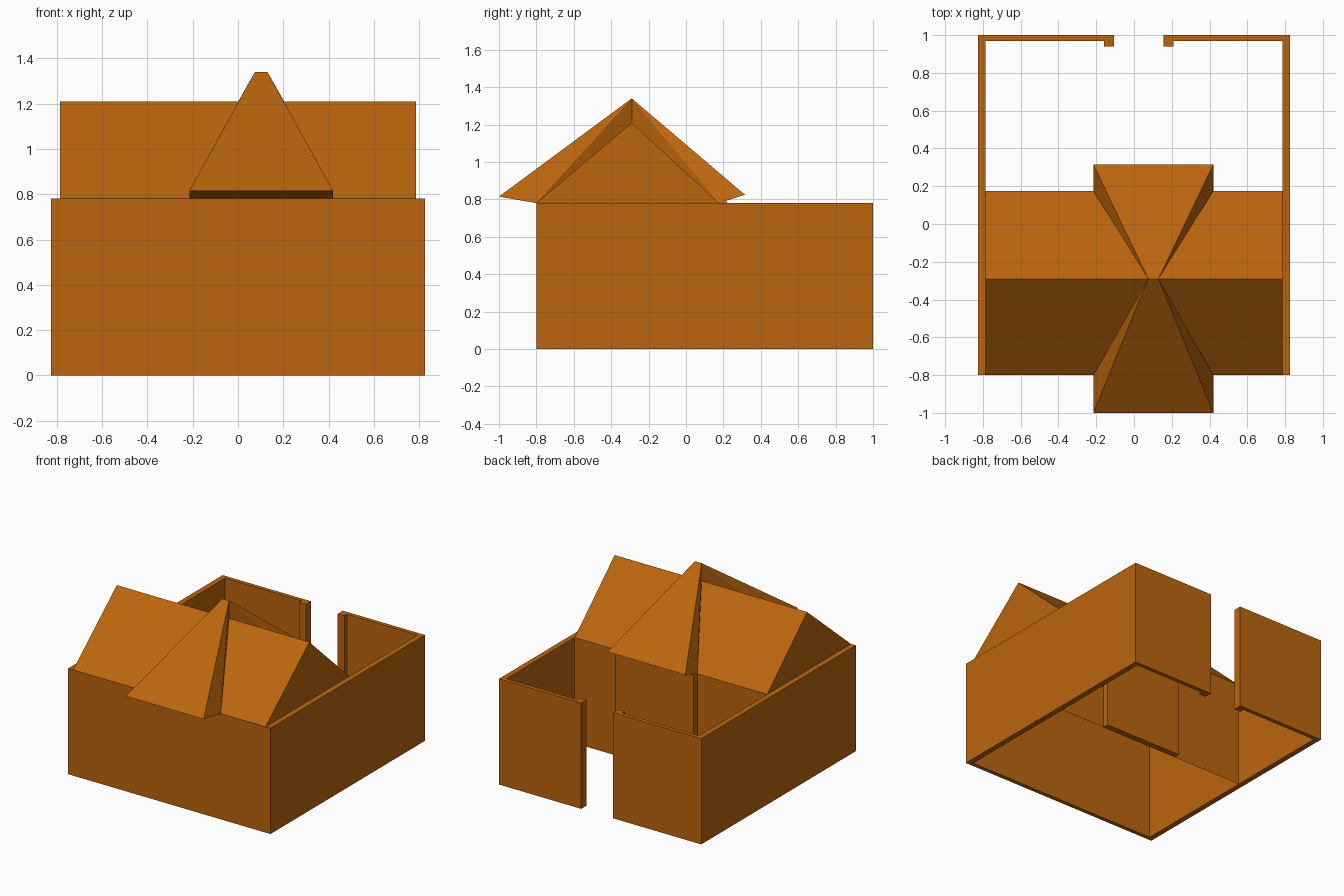
import bpy, bmesh

if "Cube" in bpy.data.objects:
    bpy.data.objects.remove(bpy.data.objects["Cube"])

mat = bpy.data.materials.new("brown")
mat.diffuse_color = (0.50, 0.13, 0.004, 1)
mat.use_nodes = True
mat.node_tree.nodes["Principled BSDF"].inputs["Base Color"].default_value = mat.diffuse_color


def make(name, verts, faces):
    bm = bmesh.new()
    vs = [bm.verts.new(v) for v in verts]
    for f in faces:
        bm.faces.new([vs[i] for i in f])
    bmesh.ops.recalc_face_normals(bm, faces=bm.faces[:])
    me = bpy.data.meshes.new(name)
    bm.to_mesh(me)
    bm.free()
    me.materials.append(mat)
    ob = bpy.data.objects.new(name, me)
    bpy.context.collection.objects.link(ob)
    return ob


def prism(name, profile, height):
    """Plan outline extruded upwards from the ground."""
    n = len(profile)
    verts = [(x, y, z) for z in (0, height) for x, y in profile]
    sides = [(i, (i + 1) % n, (i + 1) % n + n, i + n) for i in range(n)]
    return make(name, verts, sides + [tuple(range(n)), tuple(range(n, 2 * n))])


W, IN = 0.825, 0.785            # outer and inner half widths
FRONT, BACK, RIDGE = -0.80, 0.175, -0.29
EAVE, TOP = 0.78, 1.21

# Perimeter wall with a gateway and its two jambs at the back
prism("perimeter_wall", [
    (-0.105, 1), (-W, 1), (-W, FRONT), (W, FRONT), (W, 1), (0.155, 1),
    (0.155, 0.94), (0.21, 0.94), (0.21, 0.97), (IN, 0.97),
    (IN, FRONT + 0.03), (-IN, FRONT + 0.03), (-IN, 0.97),
    (-0.16, 0.97), (-0.16, 0.94), (-0.105, 0.94)], EAVE)

# Main gable roof with its end triangles and the rear house wall
section = [(FRONT, EAVE), (RIDGE, TOP), (BACK, EAVE), (BACK, 0)]
make("house_roof_and_rear_wall",
     [(x, y, z) for x in (-IN, IN) for y, z in section],
     [(0, 1, 5, 4), (1, 2, 6, 5), (2, 3, 7, 6), (0, 1, 2), (4, 5, 6)])

# Cross roof: two flared slopes meeting at a short raised ridge
L, R, PEAK = -0.215, 0.42, 1.34
ends = [(L, 0.075), (R, 0.13)]
verts = []
for x, xr in ends:
    verts += [(x, -1, 0.815), (x, FRONT, EAVE), (xr, RIDGE, TOP),
              (xr, RIDGE, PEAK), (x, BACK, EAVE), (x, 0.315, 0.825)]
faces = [(0, 6, 9, 3), (3, 9, 11, 5), (0, 1, 7, 6), (4, 5, 11, 10)]
for k in (0, 6):
    faces += [(k, k + 1, k + 3), (k + 1, k + 2, k + 3),
              (k + 2, k + 4, k + 3), (k + 4, k + 5, k + 3)]
make("cross_roof", verts, faces)

# Shallow projecting wall below the rear of the cross roof
prism("rear_projecting_wall",
      [(L, BACK), (R, BACK), (R, 0.22), (L, 0.22)], 0.79)
